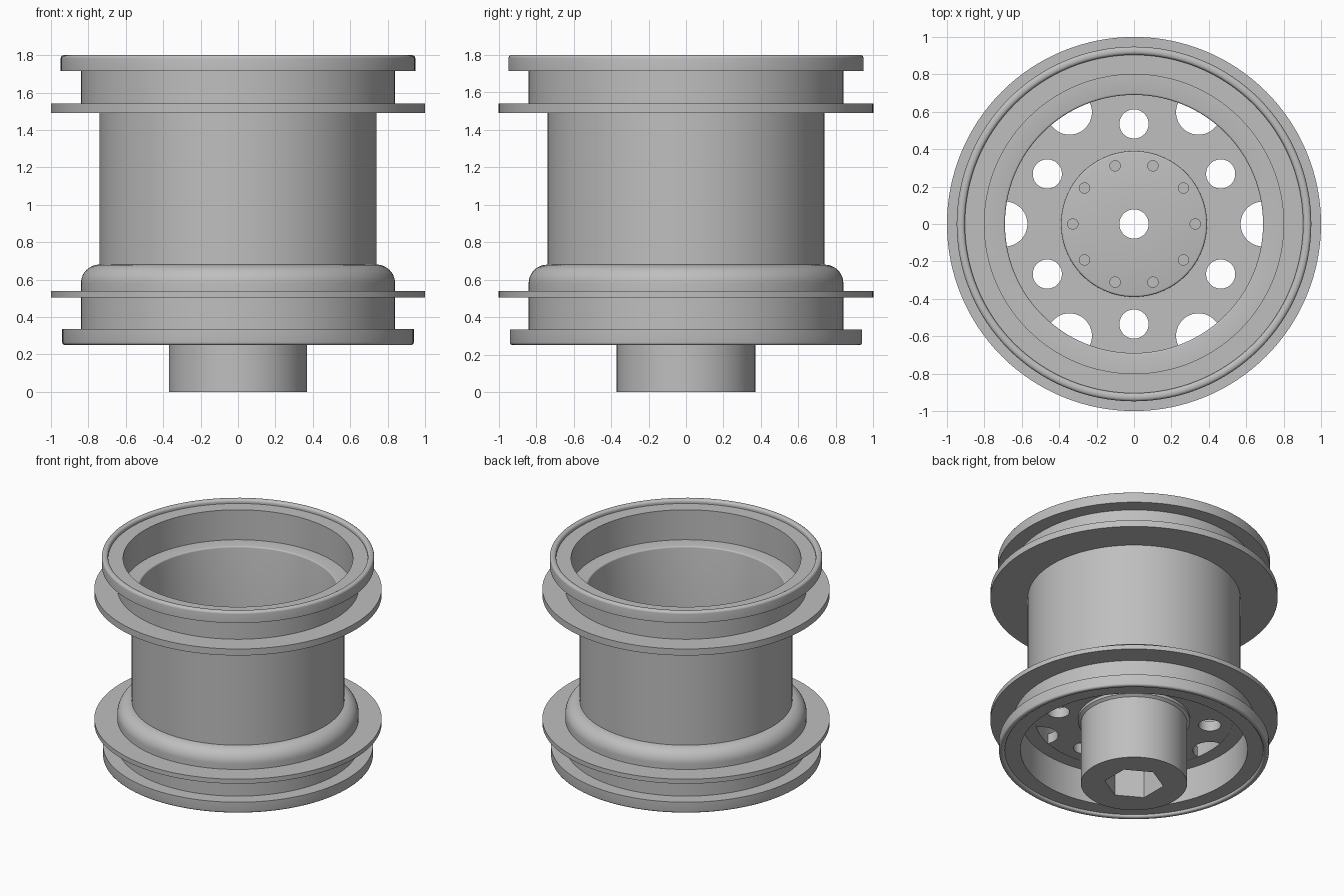
import bpy, bmesh
from math import sin, cos, pi, radians
from mathutils import Matrix

if "Cube" in bpy.data.objects:
    bpy.data.objects.remove(bpy.data.objects["Cube"])

metal = bpy.data.materials.new("plain_grey")
metal.use_nodes = True
GREY = (0.52, 0.52, 0.52, 1)
metal.diffuse_color = GREY
metal.node_tree.nodes["Principled BSDF"].inputs["Base Color"].default_value = GREY
STEPS = 128


def finish(bm, name):
    bmesh.ops.recalc_face_normals(bm, faces=bm.faces)
    mesh = bpy.data.meshes.new(name)
    bm.to_mesh(mesh)
    bm.free()
    mesh.materials.append(metal)
    obj = bpy.data.objects.new(name, mesh)
    bpy.context.collection.objects.link(obj)
    return obj


def lathe(name, profile):
    """Revolve a closed (radius, height) outline about z."""
    bm = bmesh.new()
    rings = []
    for i in range(STEPS):
        a = 2 * pi * i / STEPS
        rings.append([bm.verts.new((r * cos(a), r * sin(a), z)) for r, z in profile])
    n = len(profile)
    for i in range(STEPS):
        a, b = rings[i], rings[(i + 1) % STEPS]
        for j in range(n):
            k = (j + 1) % n
            bm.faces.new((a[j], b[j], b[k], a[k]))
    return finish(bm, name)


def arc(r, z, size, start, end, count=6):
    """Points of a rounded corner, angles in degrees."""
    turn = [radians(start + (end - start) * i / count) for i in range(count + 1)]
    return [(r + size * cos(t), z + size * sin(t)) for t in turn]


def cylinders(name, spots, radius, z0, z1, sides=48):
    bm = bmesh.new()
    for x, y in spots:
        bmesh.ops.create_cone(bm, cap_ends=True, segments=sides, radius1=radius,
                              radius2=radius, depth=z1 - z0,
                              matrix=Matrix.Translation((x, y, (z0 + z1) / 2)))
    return finish(bm, name)


def circle(radius, count, start=0):
    angles = [radians(start + 360 * i / count) for i in range(count)]
    return [(radius * cos(a), radius * sin(a)) for a in angles]


def cut(obj, cutter):
    mod = obj.modifiers.new("cut", "BOOLEAN")
    mod.operation = "DIFFERENCE"
    mod.solver = "EXACT"
    mod.object = cutter
    cutter.hide_render = True
    bpy.context.view_layer.objects.active = obj
    bpy.ops.object.modifier_apply(modifier=mod.name)
    bpy.data.objects.remove(cutter)


def smooth(obj):
    bpy.ops.object.select_all(action="DESELECT")
    obj.select_set(True)
    bpy.context.view_layer.objects.active = obj
    bpy.ops.object.shade_smooth_by_angle(angle=radians(32))


# Rim shell: outside from the bottom lip up, then back down the inside
outside = (
    arc(0.925, 0.265, 0.015, -90, 0, 4)
    + [(0.94, 0.335), (0.84, 0.335), (0.84, 0.505), (1, 0.505), (1, 0.54), (0.84, 0.54)]
    + arc(0.74, 0.58, 0.1, 0, 90, 12)
    + [(0.74, 1.49), (1, 1.49), (1, 1.54), (0.84, 1.54), (0.84, 1.715), (0.948, 1.715)]
    + arc(0.93, 1.782, 0.018, 0, 90, 4)
)
inside = (
    arc(0.922, 1.782, 0.018, 90, 180, 4)
    + [(0.904, 1.77), (0.8, 1.77), (0.8, 1.54)]
    + arc(0.7, 1.53, 0.01, 90, 180, 3)
    + [(0.69, 0.52), (0.79, 0.52), (0.79, 0.27), (0.9, 0.27)]
    + arc(0.915, 0.265, 0.015, 180, 270, 4)
)
smooth(lathe("rim_shell", outside + inside))

# Wheel disc pierced by small round holes and larger holes under the barrel wall
disc = lathe("wheel_disc", [(0.3, 0.522), (0.7, 0.522), (0.7, 0.6), (0.3, 0.6)])
cut(disc, cylinders("small_hole_cutter", circle(0.535, 6, 30), 0.078, 0.4, 0.8))
cut(disc, cylinders("large_hole_cutter", circle(0.69, 6), 0.12, 0.4, 0.8))
smooth(disc)

# Hub with collar, through bore and hexagonal socket
hub = lathe("hub", [(0.078, 0), (0.37, 0), (0.37, 0.485), (0.39, 0.5)]
            + arc(0.38, 0.63, 0.01, 0, 90, 3) + [(0.078, 0.64)])
cut(hub, cylinders("socket_cutter", [(0, 0)], 0.207, -0.1, 0.45, 6))
smooth(hub)

# Ring of bolts on the collar
smooth(cylinders("hub_bolts", circle(0.327, 10), 0.03, 0.62, 0.66, 24))
